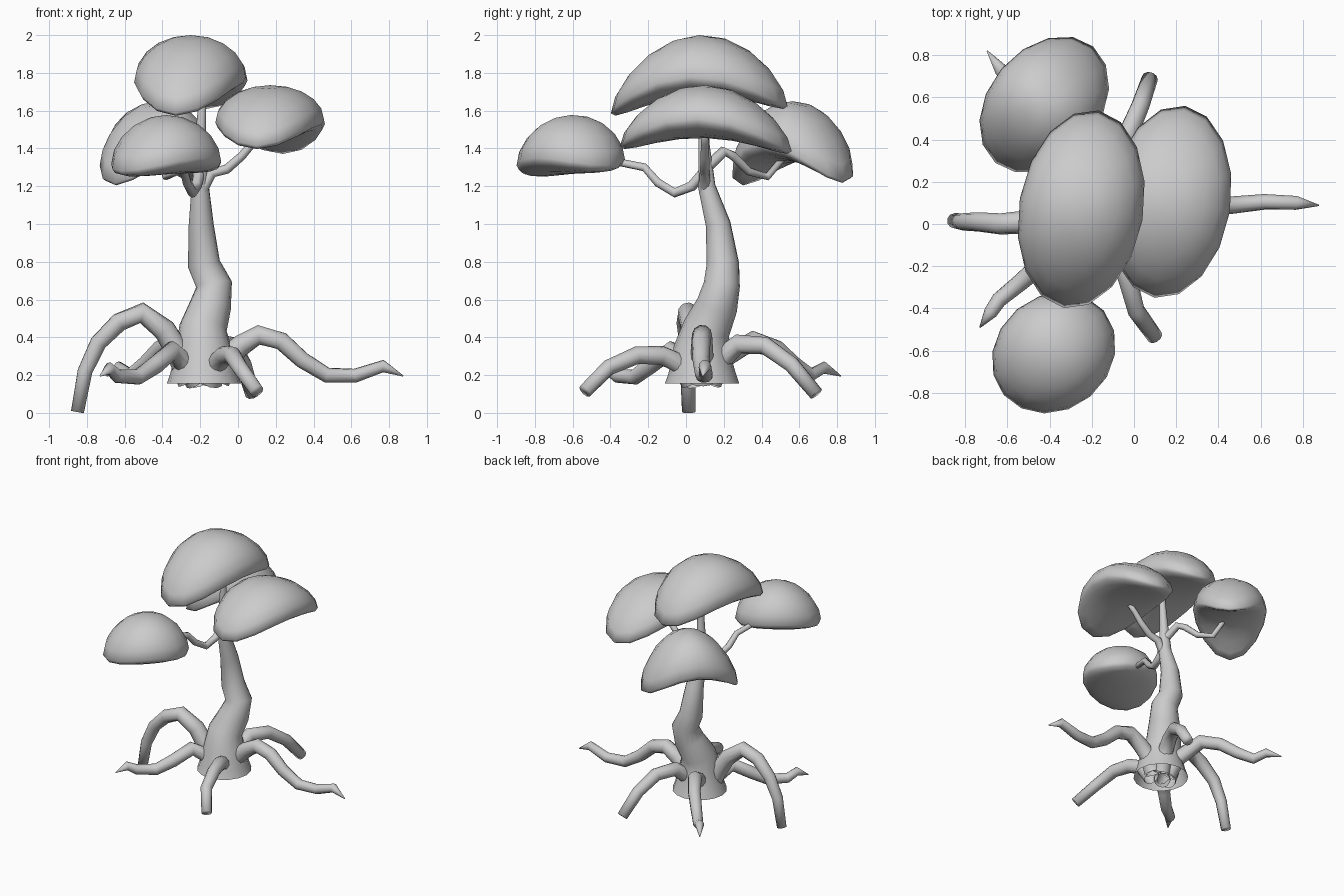
import bpy, bmesh, math
from mathutils import Vector, Matrix

if "Cube" in bpy.data.objects:
    bpy.data.objects.remove(bpy.data.objects["Cube"])


def finish(name, bm):
    bmesh.ops.recalc_face_normals(bm, faces=bm.faces)
    for f in bm.faces:
        f.smooth = True
    me = bpy.data.meshes.new(name)
    bm.to_mesh(me)
    bm.free()
    ob = bpy.data.objects.new(name, me)
    bpy.context.collection.objects.link(ob)
    return ob


def tube(name, pts, radii, sides=10, cap=False):
    """Sweep a round section of varying radius along a path."""
    bm = bmesh.new()
    pts = [Vector(p) for p in pts]
    n = len(pts)
    side, rings = None, []
    for i, p in enumerate(pts):
        t = (pts[min(i + 1, n - 1)] - pts[max(i - 1, 0)]).normalized()
        if side is None:
            side = t.orthogonal()
        side = (side - t * side.dot(t)).normalized()
        other = t.cross(side)
        ring = []
        for k in range(sides):
            a = 2 * math.pi * k / sides
            ring.append(bm.verts.new(p + (side * math.cos(a) + other * math.sin(a)) * radii[i]))
        rings.append(ring)
    for r, q in zip(rings, rings[1:]):
        for k in range(sides):
            m = (k + 1) % sides
            bm.faces.new((r[k], r[m], q[m], q[k]))
    if cap:
        bm.faces.new(rings[-1])
    return finish(name, bm)


def root(name, pts, r0, r1, pointed):
    n = len(pts) - 1
    radii = [r0 + (r1 - r0) * i / n for i in range(n + 1)]
    if pointed:
        radii[-1] = 0.003
    tube(name, pts, radii, 10, True)


def canopy(name, center, a, b, angle, up, down, droop, tilt=(0, 0)):
    """Domed leaf pad: the two long ends hang down, the underside is shallow."""
    bm = bmesh.new()
    bmesh.ops.create_uvsphere(bm, u_segments=16, v_segments=10, radius=1)
    rot = Matrix.Rotation(math.radians(angle), 3, 'Z')
    for v in bm.verts:
        u, w, h = v.co
        z = h * (up if h > 0 else down) - droop * w * w
        co = rot @ Vector((u * a, w * b, z))
        co.z += co.x * tilt[0] + co.y * tilt[1]
        v.co = co + Vector(center)
    finish(name, bm)


# Trunk, open at its flared base
tube("trunk",
     [(-.18, .085, .155), (-.18, .085, .21), (-.18, .083, .34), (-.185, .11, .45),
      (-.145, .165, .57), (-.127, .19, .68), (-.181, .195, .79), (-.195, .17, 1.0),
      (-.2, .11, 1.2), (-.2, .095, 1.42), (-.19, .09, 1.62), (-.19, .09, 1.78)],
     [.197, .178, .148, .126, .11, .096, .086, .066, .046, .03, .022, .018], 16)

# Roots start under the trunk, arch out and come down
root("left_root",
     [(-.25, .06, .165), (-.31, .05, .31), (-.39, .035, .44), (-.51, .01, .53),
      (-.63, 0, .48), (-.74, .01, .37), (-.81, .01, .22), (-.85, .015, .005)],
     .07, .036, False)
root("right_root",
     [(-.11, .085, .165), (-.06, .085, .29), (.02, .085, .36), (.11, .085, .413),
      (.23, .08, .38), (.34, .08, .28), (.47, .09, .2), (.62, .105, .197),
      (.77, .1, .248), (.875, .088, .195)], .066, .029, True)
root("back_right_root",
     [(-.15, .13, .165), (-.13, .19, .29), (-.1, .28, .365), (-.03, .42, .355),
      (.03, .56, .255), (.075, .69, .1)], .062, .039, False)
root("front_right_root",
     [(-.14, .03, .165), (-.115, -.03, .26), (-.07, -.13, .305), (-.03, -.26, .305),
      (.01, -.41, .24), (.1, -.535, .115)], .06, .038, False)
root("front_left_root",
     [(-.22, .05, .165), (-.28, .01, .26), (-.35, -.08, .33), (-.44, -.19, .25),
      (-.53, -.27, .19), (-.64, -.36, .195), (-.68, -.42, .235), (-.73, -.49, .195)],
     .06, .028, True)
root("back_left_root",
     [(-.21, .13, .165), (-.25, .2, .29), (-.33, .36, .385), (-.41, .48, .34),
      (-.49, .57, .26), (-.57, .66, .2), (-.63, .73, .24), (-.695, .82, .195)],
     .06, .028, True)

# Branches reaching from the trunk into the leaf pads
branches = {
    "right_branch": [(-.2, .1, 1.16), (-.14, .1, 1.27), (-.06, .1, 1.29),
                     (.02, .1, 1.36), (.08, .1, 1.43), (.16, .1, 1.5)],
    "front_left_branch": [(-.2, .11, 1.29), (-.22, .03, 1.2), (-.24, -.06, 1.165),
                          (-.27, -.15, 1.22), (-.29, -.22, 1.3), (-.33, -.37, 1.33),
                          (-.37, -.52, 1.36)],
    "back_left_branch": [(-.2, .11, 1.3), (-.24, .2, 1.385), (-.27, .25, 1.36),
                         (-.32, .33, 1.28), (-.38, .43, 1.25), (-.42, .54, 1.38)],
}
for name, pts in branches.items():
    tube(name, pts, [.03 - .012 * i / (len(pts) - 1) for i in range(len(pts))], 8, True)

# Leaf pads
canopy("top_canopy", (-.25, .07, 1.78), .295, .475, -10, .22, .1, .175, (0, .04))
canopy("right_canopy", (.17, .105, 1.555), .288, .46, -9, .18, .1, .155, (0, -.03))
canopy("front_left_canopy", (-.38, -.61, 1.355), .27, .31, 130, .222, .09, .06, (.02, .05))
canopy("back_left_canopy", (-.425, .565, 1.42), .265, .36, -40, .23, .09, .2, (.03, 0))
